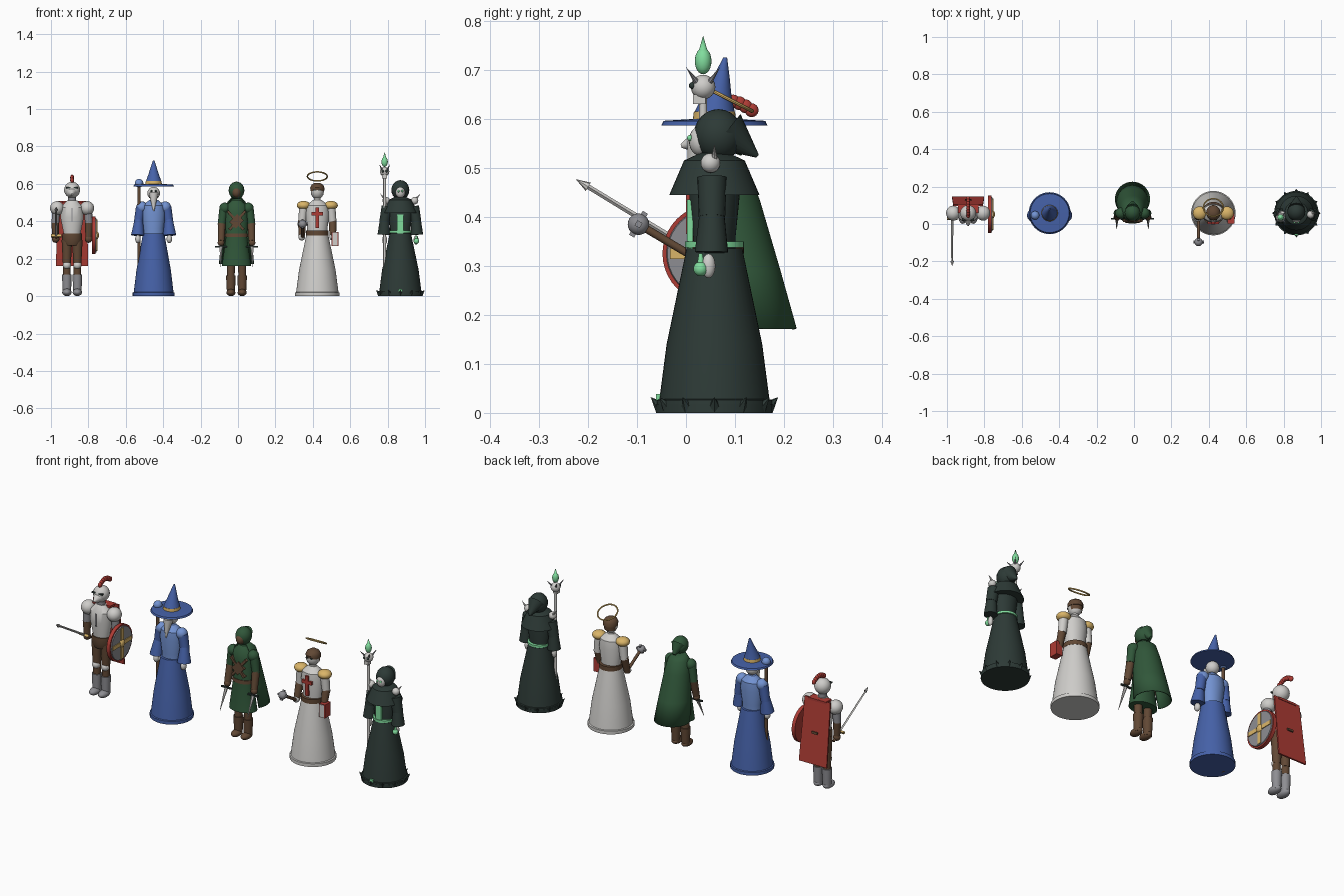
import bpy, bmesh, math
from mathutils import Vector, Matrix, Euler

cube = bpy.data.objects.get("Cube")
if cube:
    bpy.data.objects.remove(cube)


def material(name, *rgb):
    m = bpy.data.materials.new(name)
    m.use_nodes = True
    m.diffuse_color = (*rgb, 1)
    m.node_tree.nodes["Principled BSDF"].inputs["Base Color"].default_value = (*rgb, 1)
    return m


WHITE = material("bone white", .62, .61, .59)
STEEL = material("steel grey", .27, .27, .29)
BROWN = material("leather brown", .12, .065, .035)
RED = material("crimson", .42, .045, .035)
BLUE = material("deep blue", .06, .12, .39)
SKY = material("light blue", .17, .29, .64)
GREEN = material("forest green", .03, .095, .042)
BLACK = material("dark robe", .026, .042, .037)
MINT = material("glowing mint", .22, .72, .34)
GOLD = material("gold", .7, .46, .14)

made = []
origin = Vector()
prefix = ""


def add(name, bm, mat, matrix):
    bmesh.ops.recalc_face_normals(bm, faces=bm.faces)
    mesh = bpy.data.meshes.new(prefix + name)
    bm.to_mesh(mesh)
    bm.free()
    mesh.materials.append(mat)
    ob = bpy.data.objects.new(prefix + name, mesh)
    ob.matrix_world = Matrix.Translation(origin) @ matrix
    bpy.context.collection.objects.link(ob)
    made.append(ob)
    return ob


def place(p, rot=(0, 0, 0)):
    turn = Euler([math.radians(a) for a in rot]).to_matrix().to_4x4()
    return Matrix.Translation(p) @ turn


def ball(name, p, size, mat, rot=(0, 0, 0)):
    bm = bmesh.new()
    bmesh.ops.create_uvsphere(bm, u_segments=20, v_segments=12, radius=1)
    size = size if isinstance(size, tuple) else (size,) * 3
    bmesh.ops.scale(bm, vec=size, verts=bm.verts)
    return add(name, bm, mat, place(p, rot))


def box(name, p, size, mat, rot=(0, 0, 0), taper=1):
    bm = bmesh.new()
    bmesh.ops.create_cube(bm, size=1)
    bmesh.ops.scale(bm, vec=size, verts=bm.verts)
    for v in bm.verts:
        if v.co.z > 0:
            v.co.x *= taper
    return add(name, bm, mat, place(p, rot))


def rod(name, a, b, r1, r2, mat, sides=20):
    a, b = Vector(a), Vector(b)
    bm = bmesh.new()
    bmesh.ops.create_cone(bm, cap_ends=True, segments=sides, radius1=r1, radius2=r2, depth=(b - a).length)
    turn = (b - a).to_track_quat("Z", "Y").to_matrix().to_4x4()
    return add(name, bm, mat, Matrix.Translation((a + b) / 2) @ turn)


def lathe(name, profile, mat, p=(0, 0, 0), depth=1, half=180, rot=(0, 0, 0), n=40, caps=True):
    """Rings of (radius, z, optional y shift); half < 180 leaves the front open."""
    bm = bmesh.new()
    full = half == 180
    rings = []
    for r, z, *shift in profile:
        dy = shift[0] if shift else 0
        angles = [math.radians(90 - half + 2 * half * i / n) for i in range(n if full else n + 1)]
        rings.append([bm.verts.new((r * math.cos(a), r * math.sin(a) * depth + dy, z)) for a in angles])
    for low, high in zip(rings, rings[1:]):
        for i in range(n):
            j = (i + 1) % len(low)
            bm.faces.new((low[i], low[j], high[j], high[i]))
    if full and caps:
        bm.faces.new(rings[0])
        bm.faces.new(rings[-1])
    return add(name, bm, mat, place(p, rot))


def figure(name, x):
    global origin, prefix
    origin, prefix = Vector((x, .058, 0)), name + "_"


def robe(mat, r, torso_mat):
    lathe("robe_skirt", [(r - .005, .015), (r * .82, .14), (.057, .335)], mat)
    lathe("robe_hem", [(r, 0), (r, .018), (r - .008, .022)], mat)
    lathe("torso", [(.054, .325), (.054, .36), (.064, .44), (.058, .485), (.022, .515)], torso_mat, depth=.8)


# Knight: armour, cape, sword and round shield
figure("knight", -.887)
lathe("breastplate", [(.045, .32), (.047, .345), (.062, .42), (.06, .475), (.028, .51)], WHITE, depth=.78)
box("chest_ridge", (0, -.047, .435), (.006, .008, .07), STEEL)
lathe("hips", [(.04, .27), (.054, .3), (.052, .335)], BROWN, depth=.8)
rod("neck", (0, 0, .5), (0, 0, .55), .022, .022, STEEL)
ball("helmet", (0, 0, .568), .043, WHITE)
rod("visor", (0, -.018, .556), (0, -.068, .545), .034, .004, WHITE)
for i in range(8):
    t = i / 7
    ball("plume_tuft", (0, -.012 + .088 * t, .612 + .024 * math.sin(2.6 * t + .3)), (.01, .014, .014), RED)
box("cape", (0, .063, .335), (.172, .008, .35), RED, (7, 0, 0), .92)
box("cape_collar", (0, .025, .503), (.11, .05, .012), RED)
box("cape_clasp", (0, .068, .33), (.035, .012, .012), BROWN, (7, 0, 0))
for s in (-1, 1):
    box("eye_slit", (s * .02, -.034, .58), (.024, .012, .008), BLACK)
    ball("pauldron", (s * .08, 0, .47), (.038, .04, .038), WHITE)
    rod("upper_arm", (s * .085, 0, .46), (s * .09, 0, .38), .022, .02, STEEL)
    rod("forearm", (s * .09, 0, .39), (s * .088, 0, .315), .021, .017, BROWN)
    ball("glove", (s * .088, 0, .305), .02, BROWN)
    rod("thigh", (s * .028, 0, .3), (s * .028, 0, .16), .028, .021, BROWN)
    ball("knee", (s * .028, -.006, .165), .022, WHITE)
    rod("shin", (s * .028, 0, .16), (s * .028, 0, .1), .02, .02, BROWN)
    rod("greave", (s * .028, 0, .015), (s * .028, 0, .115), .022, .026, STEEL)
    ball("boot", (s * .028, -.015, .02), (.025, .042, .02), STEEL)
hand, tip = Vector((-.085, 0, .305)), Vector((-.085, -.283, .477))
aim = (tip - hand).normalized()
rod("sword_grip", hand - aim * .03, hand + aim * .03, .007, .007, BROWN)
box("sword_guard", hand + aim * .035, (.056, .01, .014), GOLD, (-30, 0, 0))
rod("sword_blade", hand + aim * .035, tip - aim * .028, .006, .005, WHITE, 4)
rod("sword_point", tip - aim * .03, tip, .01, 0, WHITE, 8)
rod("shield", (.106, -.006, .325), (.126, -.006, .325), .1, .1, RED, 40)
rod("shield_face", (.126, -.006, .325), (.131, -.006, .325), .092, .09, STEEL, 40)
for size in ((.01, .17, .022), (.01, .022, .17)):
    box("shield_cross", (.13, -.006, .325), size, GOLD)
ball("shield_boss", (.13, -.006, .325), (.014, .022, .022), GOLD)

# Wizard: wide hat, beard, flared sleeves and staff
figure("wizard", -.451)
robe(BLUE, .112, SKY)
ball("head", (0, 0, .55), .034, WHITE)
rod("beard", (0, -.03, .55), (0, -.052, .455), .026, .003, WHITE)
lathe("hat_brim", [(.108, .587), (.104, .596), (.04, .6)], BLUE)
lathe("hat_band", [(.044, .598), (.042, .615)], GOLD)
lathe("hat_cone", [(.042, .612), (.03, .645, .005), (.017, .685, .014), (.004, .725, .022)], BLUE)
for s in (-1, 1):
    ball("shoulder", (s * .062, 0, .475), .031, SKY)
    rod("upper_sleeve", (s * .068, 0, .475), (s * .082, 0, .39), .027, .024, BLUE)
    rod("flared_cuff", (s * .08, -.002, .41), (s * .085, -.012, .325), .022, .036, BLUE)
    ball("hand", (s * .084, -.015, .305), (.015, .018, .022), WHITE)
    ball("eye", (s * .012, -.031, .562), .006, BLACK)
rod("staff", (-.078, -.012, 0), (-.078, -.012, .59), .009, .009, BROWN, 12)
ball("staff_orb", (-.078, -.012, .603), .023, SKY)

# Ranger: hooded cloak, leather harness and two daggers
figure("ranger", -.008)
lathe("tunic", [(.078, .16), (.056, .32), (.062, .44), (.054, .485), (.022, .515)], GREEN, depth=.72)
cape = lathe("cloak", [(.094, .172, .074), (.083, .29, .052), (.068, .43, .026), (.055, .495, .016), (.025, .53, .005)], GREEN, half=122)
cape.modifiers.new("thickness", "SOLIDIFY").thickness = .005
ball("hood", (0, .004, .565), (.042, .045, .047), GREEN)
rod("hood_tail", (0, .02, .575), (0, .06, .53), .038, .008, GREEN)
ball("face", (0, -.024, .555), (.024, .024, .028), BROWN)
lathe("belt", [(.061, .315), (.06, .335)], BROWN, depth=.74)
box("leather_vest", (0, -.038, .4), (.05, .022, .06), BROWN, (0, 45, 0))
for s in (-1, 1):
    box("harness_strap", (s * .005, -.039, .405), (.014, .018, .13), BROWN, (0, s * 40, 0))
    ball("shoulder", (s * .062, 0, .47), .03, GREEN)
    rod("upper_arm", (s * .068, 0, .465), (s * .08, 0, .38), .024, .021, GREEN)
    rod("bracer", (s * .079, 0, .39), (s * .082, -.02, .295), .021, .018, BROWN)
    ball("hand", (s * .083, -.022, .285), .018, BROWN)
    rod("dagger_grip", (s * .083, -.012, .305), (s * .083, -.03, .265), .006, .006, BLACK)
    box("dagger_guard", (s * .083, -.03, .265), (.062, .01, .008), BLACK)
    rod("dagger_blade", (s * .083, -.032, .262), (s * .085, -.085, .155), .009, .001, WHITE, 6)
    rod("leg", (s * .03, 0, .2), (s * .03, 0, .09), .022, .02, BROWN)
    rod("boot", (s * .03, 0, .012), (s * .03, 0, .11), .021, .026, BROWN)
    ball("foot", (s * .03, -.014, .019), (.024, .04, .019), BROWN)

# Cleric: white robe, halo, mace and holy book
figure("cleric", .424)
robe(WHITE, .119, WHITE)
lathe("belt", [(.06, .325), (.06, .35)], BROWN)
rod("neck", (0, 0, .5), (0, 0, .54), .018, .018, WHITE)
ball("head", (0, 0, .56), (.035, .037, .042), WHITE)
lathe("hair", [(.037, .562, .004), (.038, .58, .002), (.031, .595, .002), (.014, .606, .002)], BROWN, depth=1.06)
lathe("back_hair", [(.032, .54), (.037, .58)], BROWN, (0, .004, 0), half=85)
box("red_cross_upright", (0, -.05, .42), (.018, .016, .11), RED)
box("red_cross_arm", (0, -.05, .44), (.06, .016, .018), RED)
halo_ring = [(.053 + .004 * math.cos(a * math.pi / 4), .004 * math.sin(a * math.pi / 4)) for a in range(9)]
lathe("halo", halo_ring, GOLD, (0, .03, .64), rot=(-27, 0, 0), caps=False)
for s in (-1, 1):
    box("eye", (s * .013, -.034, .567), (.012, .008, .007), BLACK)
    ball("epaulet", (s * .073, 0, .485), (.037, .036, .024), GOLD)
    rod("upper_arm", (s * .073, 0, .475), (s * .082, 0, .39), .024, .021, WHITE)
    rod("forearm", (s * .082, 0, .4), (s * .083, -.025, .31), .021, .017, BROWN)
    ball("hand", (s * .083, -.03, .315), .018, WHITE)
mace = Vector((-.079, -.155, .385))
rod("mace_handle", (-.079, -.02, .305), mace, .008, .008, BROWN, 12)
ball("mace_head", mace, .022, STEEL)
for size in ((.056, .012, .012), (.012, .012, .056)):
    box("mace_flange", mace, size, STEEL, (-30, 0, 0))
box("book_cover", (.095, -.03, .305), (.036, .05, .075), RED)
box("book_pages", (.095, -.034, .305), (.026, .048, .07), WHITE)

# Necromancer: spiked robe, skull shoulders and flame staff
figure("necromancer", .868)
robe(BLACK, .119, BLACK)
lathe("hem_band", [(.119, 0), (.118, .026), (.106, .03)], BLACK)
for i in range(12):
    a = i * math.pi / 6
    c, d = math.cos(a), -math.sin(a)
    rod("hem_spike", (.108 * c, .108 * d, .01), (.13 * c, .13 * d, .032), .015, 0, BLACK, 6)
lathe("glowing_belt", [(.06, .338), (.06, .35)], MINT)
box("glowing_tabard", (0, -.05, .385), (.036, .012, .1), MINT)
box("hem_gem", (0, -.113, .032), (.02, .012, .014), MINT)
lathe("mantle", [(.092, .445), (.062, .515), (.03, .53)], BLACK)
ball("hood", (0, .008, .567), (.048, .05, .053), BLACK)
rod("hood_tail", (0, .025, .575), (0, .088, .524), .045, .004, BLACK)
ball("skull_face", (0, -.03, .555), (.025, .022, .03), WHITE)
for s in (-1, 1):
    ball("eye", (s * .01, -.05, .561), .006, MINT)
    ball("shoulder_skull", (s * .076, -.008, .51), .02, WHITE)
    rod("shoulder_horn", (s * .08, 0, .515), (s * .108, 0, .548), .008, 0, WHITE, 8)
    rod("upper_sleeve", (s * .07, -.005, .48), (s * .085, -.005, .4), .03, .027, BLACK)
    rod("flared_cuff", (s * .084, -.005, .42), (s * .088, -.006, .328), .024, .034, BLACK)
    ball("bony_hand", (s * .084, -.012, .3), (.013, .014, .025), WHITE)
ball("lantern_glow", (.086, -.028, .294), .015, MINT)
rod("lantern_handle", (.086, -.028, .305), (.086, -.028, .325), .007, .004, MINT)
sx, sy = -.084, -.023
rod("staff", (sx, sy, .02), (sx, sy, .65), .008, .008, WHITE, 12)
ball("staff_skull", (sx, sy, .665), .025, WHITE)
box("staff_jaw", (sx, sy - .008, .64), (.026, .026, .02), WHITE)
for s in (-1, 1):
    ball("staff_skull_eye", (sx + s * .01, sy - .022, .668), .007, BLACK)
    for t in (-1, 1):
        rod("staff_prong", (sx + s * .013, sy + t * .013, .675), (sx + s * .03, sy + t * .035, .706), .006, 0, STEEL, 8)
ball("flame", (sx, sy, .718), (.017, .017, .027), MINT)
rod("flame_tip", (sx, sy, .735), (sx, sy, .77), .01, 0, MINT, 12)

# Smooth curved surfaces and keep the hard edges
bpy.ops.object.select_all(action="DESELECT")
for ob in made:
    ob.select_set(True)
bpy.context.view_layer.objects.active = made[0]
bpy.ops.object.shade_smooth_by_angle(angle=math.radians(35))
